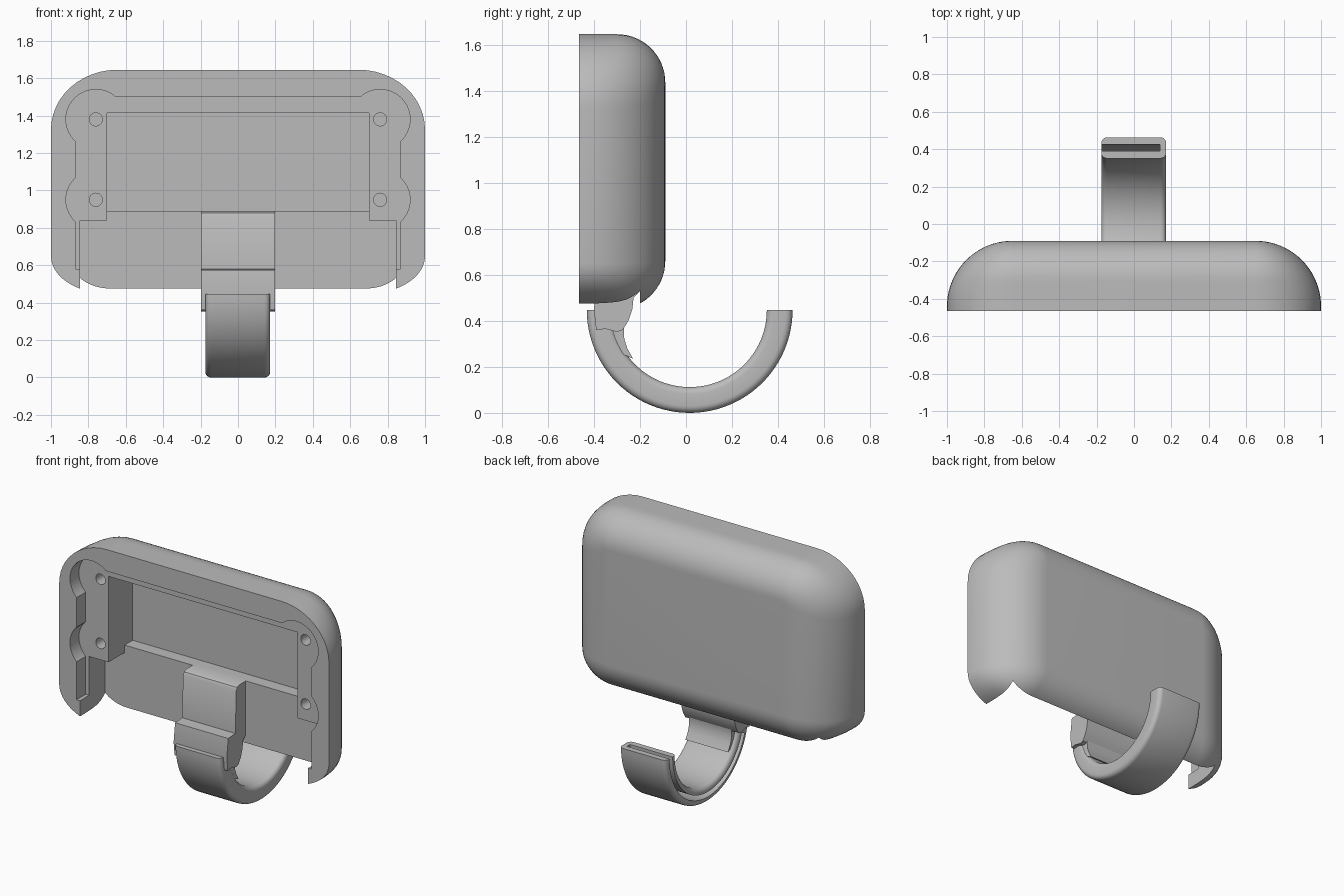
import bpy, bmesh
from math import sin, cos, pi, sqrt
from mathutils import Matrix

old = bpy.data.objects.get("Cube")
if old:
    bpy.data.objects.remove(old)

grey = bpy.data.materials.new("plain grey")
grey.use_nodes = True
grey.diffuse_color = (0.5, 0.5, 0.5, 1)
grey.node_tree.nodes["Principled BSDF"].inputs["Base Color"].default_value = grey.diffuse_color


def finish(name, bm):
    bmesh.ops.recalc_face_normals(bm, faces=bm.faces)
    mesh = bpy.data.meshes.new(name)
    bm.to_mesh(mesh)
    bm.free()
    mesh.materials.append(grey)
    ob = bpy.data.objects.new(name, mesh)
    bpy.context.collection.objects.link(ob)
    return ob


def loft(name, rings):
    """Skin matching closed rings and cap both ends."""
    bm = bmesh.new()
    rows = [[bm.verts.new(p) for p in ring] for ring in rings]
    n = len(rows[0])
    for a, b in zip(rows, rows[1:]):
        for i in range(n):
            j = (i + 1) % n
            bm.faces.new((a[i], a[j], b[j], b[i]))
    bm.faces.new(rows[0])
    bm.faces.new(rows[-1])
    return finish(name, bm)


def prism(name, outline, x0, x1):
    """Extrude a (y, z) outline along x."""
    return loft(name, [[(x, y, z) for y, z in outline] for x in (x0, x1)])


def box(name, half, z0, z1, y0, y1):
    return prism(name, [(y0, z0), (y1, z0), (y1, z1), (y0, z1)], -half, half)


def rod(name, x, z, radius, y0, y1):
    """Cylinder running front to back."""
    ring = [(x + radius * cos(k * pi / 20), z + radius * sin(k * pi / 20)) for k in range(40)]
    return loft(name, [[(u, y, w) for u, w in ring] for y in (y0, y1)])


def boolean(ob, other, operation="DIFFERENCE"):
    other.hide_render = True
    mod = ob.modifiers.new("cut", "BOOLEAN")
    mod.operation, mod.solver, mod.object = operation, "EXACT", other
    bpy.context.view_layer.objects.active = ob
    bpy.ops.object.modifier_apply(modifier=mod.name)
    bpy.data.objects.remove(other)


def smooth(ob):
    bpy.ops.object.select_all(action="DESELECT")
    ob.select_set(True)
    bpy.context.view_layer.objects.active = ob
    bpy.ops.object.shade_smooth_by_angle(angle=pi / 6)


def rounded(x0, x1, z0, z1, corners, steps=12):
    """Rectangle with elliptical corners: (rx, rz) from upper right, counter-clockwise."""
    pts = []
    spots = [(x1, z1, -1, -1), (x0, z1, 1, -1), (x0, z0, 1, 1), (x1, z0, -1, 1)]
    for q, ((x, z, sx, sz), (rx, rz)) in enumerate(zip(spots, corners)):
        for k in range(steps + 1):
            a = (q + k / steps) * pi / 2
            pts.append((x + sx * rx + rx * cos(a), z + sz * rz + rz * sin(a)))
    return pts


# Shell: rounded outline that shrinks toward the back
FRONT, BACK, R_SIDE, R_EDGE = -0.465, -0.09, 0.35, 0.21
levels = [FRONT] + [BACK - R_SIDE + R_SIDE * sin(k * pi / 40) for k in range(21)]
rings = []
for y in levels:
    tx = min(max((y - BACK + R_SIDE) / R_SIDE, 0), 1)
    tz = min(max((y - BACK + R_EDGE) / R_EDGE, 0), 1)
    dx = R_SIDE * (1 - sqrt(1 - tx * tx))
    dz = R_EDGE * (1 - sqrt(1 - tz * tz))
    top = (0.355 - dx, 0.32 - 1.45 * dz)
    low = (0.3 - 0.84 * dx, 0.2 - 0.9 * dz)
    outline = rounded(dx - 1, 1 - dx, 0.45 + dz, 1.645 - dz, [top, top, low, low])
    rings.append([(x, y, z) for x, z in outline])
shell = loft("shell", rings)

# Stepped recesses in the front
PAD, FLOOR, DEEP, OPEN = -0.37, -0.2, -0.115, -0.6
boolean(shell, box("rim_recess", 0.87, 0.58, 1.5, OPEN, PAD))
boolean(shell, box("lower_recess", 0.845, 0.3, 0.84, OPEN, FLOOR))
boolean(shell, box("ledge_recess", 0.7, 0.8, 0.89, OPEN, FLOOR))
boolean(shell, box("deep_recess", 0.7, 0.89, 1.415, OPEN, DEEP))

# Screw bosses' clearance and screw holes
for side in (-1, 1):
    for z in (0.95, 1.38):
        clearance = rod("clearance", side * 0.76, z, 0.16, OPEN, PAD)
        boolean(shell, clearance)
        boolean(shell, rod("screw_hole", side * 0.76, z, 0.035, OPEN, PAD + 0.12))
smooth(shell)

# Clip block joining the shell and the hook
clip = prism("clip_block", [
    (-0.17, 0.89), (-0.27, 0.89), (-0.29, 0.88), (-0.3, 0.86), (-0.31, 0.58),
    (-0.385, 0.575), (-0.4, 0.45), (-0.39, 0.36), (-0.35, 0.365), (-0.3, 0.352),
    (-0.275, 0.36), (-0.25, 0.4), (-0.233, 0.45), (-0.228, 0.5), (-0.17, 0.56)],
    -0.197, 0.197)
smooth(clip)

# Hook: rounded bar swept through a half circle
CY, CZ, R_IN, R_OUT = 0.016, 0.447, 0.335, 0.447
section = rounded(-0.175, 0.172, R_IN, R_OUT, [(0.03, 0.03)] * 4, 5)
sweep = [pi + k * pi / 48 for k in range(49)]
hook = loft("hook", [[(x, CY + r * cos(a), CZ + r * sin(a)) for x, r in section] for a in sweep])

# Slot along the hook, open on one side and at the tip
slot = [(-0.3, 0.375), (0.14, 0.375), (0.14, 0.408), (-0.3, 0.408)]
slot_sweep = [pi * 1.1 + k * pi * 0.92 / 48 for k in range(49)]
boolean(hook, loft("slot", [[(x, CY + r * cos(a), CZ + r * sin(a)) for x, r in slot]
                            for a in slot_sweep]))
smooth(hook)

# Gusset thickening the hook under the clip
gusset = prism("hook_gusset", [
    (-0.36, 0.42), (-0.262, 0.42), (-0.27, 0.36), (-0.268, 0.32),
    (-0.255, 0.28), (-0.23, 0.235), (-0.33, 0.28)], -0.15, 0.165)
smooth(gusset)
